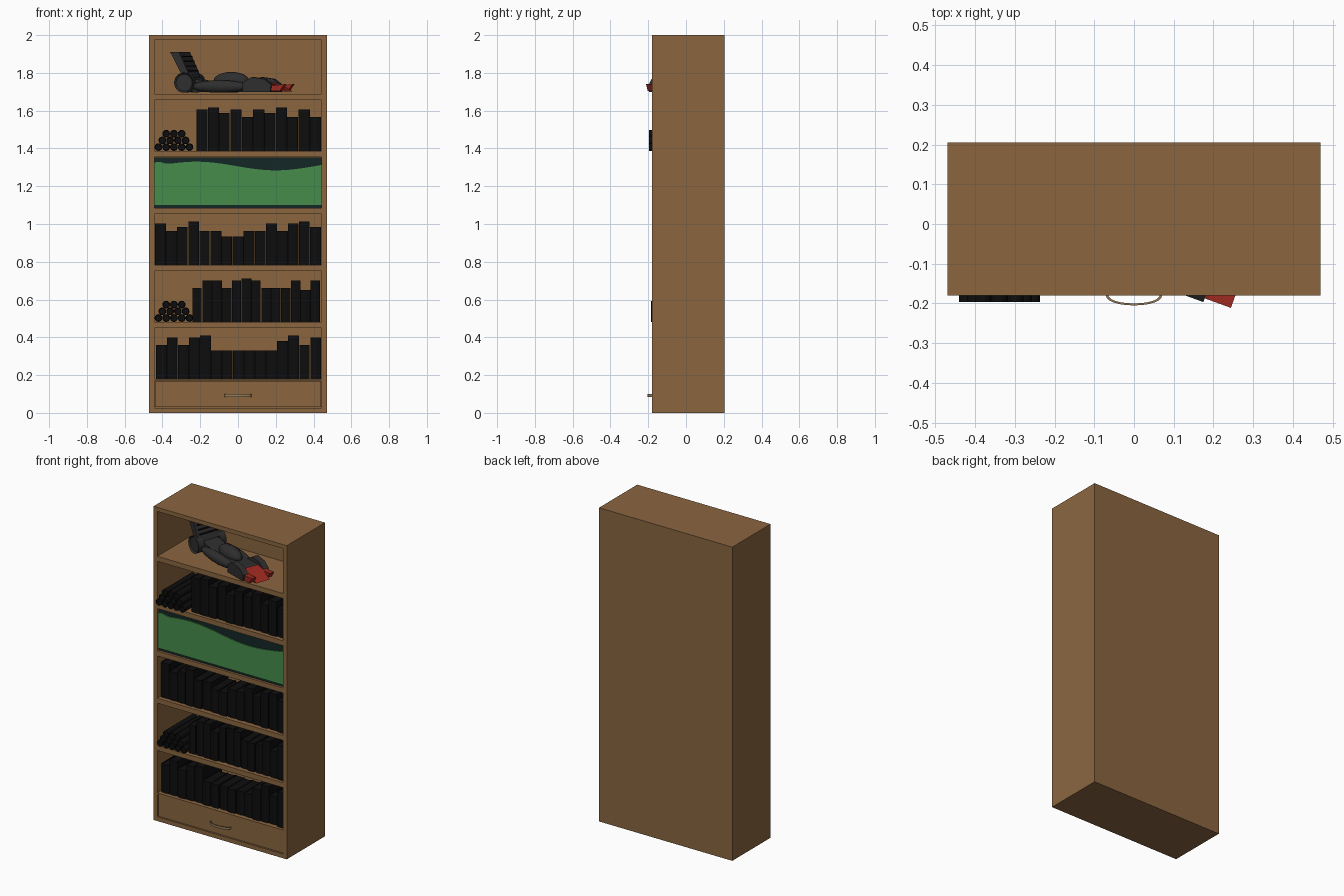
import bpy, bmesh, math, random
from mathutils import Matrix, Vector

if "Cube" in bpy.data.objects:
    bpy.data.objects.remove(bpy.data.objects["Cube"])

random.seed(4)


def material(name, rgb):
    m = bpy.data.materials.new(name)
    m.diffuse_color = (*rgb, 1)
    m.use_nodes = True
    m.node_tree.nodes["Principled BSDF"].inputs["Base Color"].default_value = m.diffuse_color
    return m


WOOD = material("wood", (0.258, 0.133, 0.051))
BLACK = material("black", (0.004, 0.004, 0.004))
GREY = material("dark_grey", (0.027, 0.027, 0.027))
RED = material("red", (0.33, 0.022, 0.014))
GREEN = material("green", (0.061, 0.262, 0.07))
TEAL = material("dark_teal", (0.006, 0.02, 0.019))
BRASS = material("brass", (0.3, 0.2, 0.09))


def finish(name, bm, mat, matrix=None, smooth=False):
    if matrix:
        bm.transform(matrix)
    bmesh.ops.recalc_face_normals(bm, faces=bm.faces)
    me = bpy.data.meshes.new(name)
    bm.to_mesh(me)
    bm.free()
    me.materials.append(mat)
    ob = bpy.data.objects.new(name, me)
    bpy.context.collection.objects.link(ob)
    if smooth:
        bpy.ops.object.select_all(action='DESELECT')
        bpy.context.view_layer.objects.active = ob
        ob.select_set(True)
        bpy.ops.object.shade_smooth_by_angle()
    return ob


def boxes(name, spans, mat, matrix=None):
    bm = bmesh.new()
    for x0, x1, y0, y1, z0, z1 in spans:
        t = Matrix.Translation(((x0 + x1) / 2, (y0 + y1) / 2, (z0 + z1) / 2))
        s = Matrix.Diagonal((x1 - x0, y1 - y0, z1 - z0, 1))
        bmesh.ops.create_cube(bm, size=1, matrix=t @ s)
    return finish(name, bm, mat, matrix)


def prism(name, pts, lo, hi, axis, mat, matrix=None):
    """Extrude an outline: axis 'y' takes (x, z) points, axis 'z' takes (x, y)."""
    bm = bmesh.new()
    co = [(a, lo, b) if axis == 'y' else (a, b, lo) for a, b in pts]
    face = bm.faces.new([bm.verts.new(c) for c in co])
    ext = bmesh.ops.extrude_face_region(bm, geom=[face])
    move = Vector((0, hi - lo, 0)) if axis == 'y' else Vector((0, 0, hi - lo))
    bmesh.ops.translate(bm, vec=move, verts=[g for g in ext['geom'] if isinstance(g, bmesh.types.BMVert)])
    return finish(name, bm, mat, matrix)


def cylinder_y(name, x, z, y0, y1, r, mat, matrix=None, inset=0.004):
    bm = bmesh.new()
    m = Matrix.Translation((x, (y0 + y1) / 2, z)) @ Matrix.Rotation(math.pi / 2, 4, 'X')
    bmesh.ops.create_cone(bm, cap_ends=True, segments=24, radius1=r, radius2=r, depth=y1 - y0, matrix=m)
    caps = [f for f in bm.faces if len(f.verts) > 4]
    bmesh.ops.inset_individual(bm, faces=caps, thickness=inset, depth=-inset)
    return finish(name, bm, mat, matrix, True)


def ellipsoid(name, centre, radii, mat, matrix):
    bm = bmesh.new()
    m = Matrix.Translation(centre) @ Matrix.Diagonal((*radii, 1))
    bmesh.ops.create_uvsphere(bm, u_segments=24, v_segments=12, radius=1, matrix=m)
    return finish(name, bm, mat, matrix, True)


# cabinet: one block with six shelf openings and a drawer recess cut out
IN = 0.443
FLOORS = [0.18 + 0.3016 * i for i in range(6)]
cabinet = boxes("cabinet", [(-0.47, 0.47, -0.18, 0.205, 0, 2)], WOOD)
holes = [(-IN, IN, -0.3, 0.18, f, f + 0.27) for f in FLOORS[:5]]
holes += [(-IN, IN, -0.3, 0.18, FLOORS[5], 1.974), (-IN, IN, -0.3, 0.1, 0.027, 0.17)]
cutter = boxes("opening_cutter", holes, WOOD)
cutter.hide_render = True
cut = cabinet.modifiers.new("openings", 'BOOLEAN')
cut.object, cut.operation, cut.solver = cutter, 'DIFFERENCE', 'EXACT'
bpy.context.view_layer.objects.active = cabinet
bpy.ops.object.modifier_apply(modifier=cut.name)
bpy.data.objects.remove(cutter)

# drawer and its bowed handle
boxes("drawer", [(-0.44, 0.44, -0.174, 0.09, 0.03, 0.167)], WOOD)


def bow(rx, ry):
    angles = [math.pi * i / 12 for i in range(13)]
    return [(rx * math.cos(a), -0.172 - ry * math.sin(a) ** 0.7) for a in angles]


prism("drawer_handle", bow(0.072, 0.033) + bow(0.066, 0.028)[::-1], 0.084, 0.099, 'z', BRASS)


# books: a round-spined cover wrapped around a page block
def book(x, z, w, h):
    front = -0.15 + random.uniform(-0.006, 0.006)
    back = front + 0.13 + 0.25 * h
    t = 0.003
    spine = [(x + w / 2 - w / 2 * math.cos(a), front - 0.006 * math.sin(a))
             for a in (math.pi * i / 6 for i in range(7))]
    r = x + w
    cover = spine + [(r, back), (r - t, back), (r - t, front + t), (x + t, front + t), (x + t, back), (x, back)]
    prism("book_cover", cover, z, z + h, 'z', BLACK)
    boxes("book_pages", [(x + t, r - t, front + t, back - t, z + t, z + h - t)], BLACK)


def book_row(level, start, end, heights):
    pitch = (end - start) / len(heights)
    for i, h in enumerate(heights):
        book(start + i * pitch, FLOORS[level], pitch - random.choice((0.001, 0.001, 0.004)), h / 100)


book_row(0, -0.434, 0.441, [18, 22, 18, 22, 23] + [15] * 6 + [20, 23, 18, 22])
book_row(1, -0.241, 0.436, [18, 22, 22, 18, 22, 23, 22, 18, 18, 18, 22, 17, 22])
book_row(2, -0.439, 0.441, [22, 18, 20, 23, 18, 18, 15, 15, 18, 18, 22, 18, 22, 23, 20])
book_row(4, -0.22, 0.441, [22, 23, 20, 22, 18, 22, 20, 23, 18, 22, 18])

# pyramids of rolled scrolls
for level, front in ((1, -0.184), (4, -0.197)):
    for layer in range(3):
        for i in range(5 - layer):
            x = -0.339 + (i - (4 - layer) / 2) * 0.041
            cylinder_y("scroll", x, FLOORS[level] + 0.0205 + layer * 0.0355, front, front + 0.29, 0.0203, BLACK)

# landscape tank: dark block with a rolling green hill in front
f = FLOORS[3]
boxes("tank", [(-IN, IN, -0.165, 0.17, f, f + 0.268)], TEAL)


def hill(x):
    return 1.307 + 0.023 * math.cos((x + 0.22) * math.pi / 0.42) + 0.022 * math.exp(-((x + 0.43) / 0.04) ** 2)


xs = [-IN + 2 * IN * i / 48 for i in range(49)]
prism("green_hill", [(x, hill(x)) for x in xs] + [(IN, 1.1), (-IN, 1.1)], -0.172, -0.16, 'y', GREEN)

# toy race car, turned slightly towards the front
CAR = Matrix.Translation((-0.02, -0.03, FLOORS[5])) @ Matrix.Rotation(math.radians(-20), 4, 'Z')
prism("car_body", [(-.26, .012), (.24, .012), (.25, .04), (.16, .06), (-.1, .062), (-.27, .09)],
      -.055, .055, 'y', GREY, CAR)
ellipsoid("car_canopy", (-.016, 0, .07), (.1, .045, .047), GREY, CAR)
prism("rear_wing", [(-.33, .222), (-.28, .222), (-.215, .085), (-.255, .085)], -.085, .085, 'y', GREY, CAR)
for i in range(4):
    z = .12 + i * .025
    x = -.215 - (z - .085) * .4745
    boxes("wing_slat", [(x - .01, x + .006, -.07, .07, z, z + .007)], BLACK, CAR)
prism("car_nose", [(.19, .064), (.255, .048), (.31, .014), (.19, .012)], -.048, .048, 'y', RED, CAR)
for s in (-1, 1):
    side = CAR @ Matrix.Diagonal((1, s, 1, 1))
    cylinder_y("rear_wheel", -.25, .06, .055, .098, .053, GREY, side, 0.008)
    ellipsoid("side_pod", (-.06, .062, .04), (.16, .03, .033), GREY, side)
    prism("front_fender", [(.08, .012), (.235, .012), (.24, .05), (.2, .08), (.13, .09), (.08, .06)],
          .052, .09, 'y', GREY, side)
    prism("nose_tip", [(.21, .015), (.285, .015), (.31, .052), (.25, .046), (.21, .058)],
          .046, .08, 'y', RED, side)
